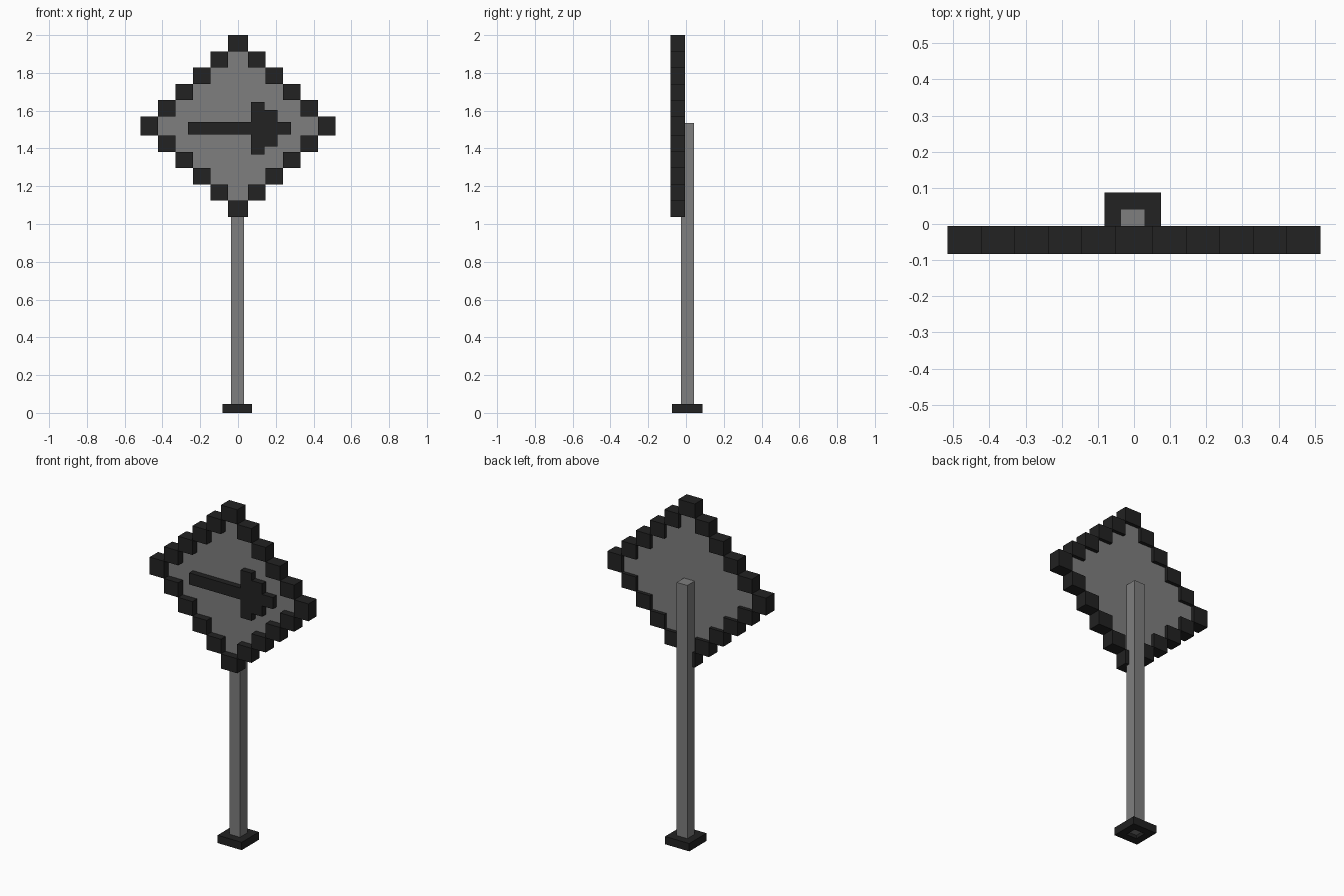
import bpy
import bmesh
from mathutils import Vector

if "Cube" in bpy.data.objects:
    bpy.data.objects.remove(bpy.data.objects["Cube"], do_unlink=True)


def material(name, value):
    mat = bpy.data.materials.new(name)
    mat.use_nodes = True
    colour = (value, value, value, 1)
    mat.diffuse_color = colour
    mat.node_tree.nodes["Principled BSDF"].inputs["Base Color"].default_value = colour
    return mat


grey = material("steel grey", 0.21)
black = material("soft black", 0.016)


def finish(name, bm, mat):
    bmesh.ops.recalc_face_normals(bm, faces=bm.faces)
    mesh = bpy.data.meshes.new(name)
    bm.to_mesh(mesh)
    bm.free()
    mesh.materials.append(mat)
    obj = bpy.data.objects.new(name, mesh)
    bpy.context.collection.objects.link(obj)
    return obj


def add_box(bm, x, y, z):
    verts = bmesh.ops.create_cube(bm, size=1)["verts"]
    for v in verts:
        v.co = Vector(lo + (c + 0.5) * (hi - lo) for c, (lo, hi) in zip(v.co, (x, y, z)))


def extrude_outline(name, outline, y, mat):
    """Extrude an (x, z) outline between two depths."""
    bm = bmesh.new()
    face = bm.faces.new([bm.verts.new((px, y[0], pz)) for px, pz in outline])
    new = bmesh.ops.extrude_face_region(bm, geom=[face])["geom"]
    verts = [g for g in new if isinstance(g, bmesh.types.BMVert)]
    bmesh.ops.translate(bm, verts=verts, vec=(0, y[1] - y[0], 0))
    return finish(name, bm, mat)


# Stepped diamond grid: a slightly larger centre cell, even steps outward
STEPS = 5
CENTRE_Z = 1.519


def cell(i, half, step, centre=0):
    if i == 0:
        return centre - half, centre + half
    sign = 1 if i > 0 else -1
    edges = [centre + sign * (half + step * (abs(i) - k)) for k in (1, 0)]
    return min(edges), max(edges)


def column(i):
    return cell(i, 0.053, 0.0927)


def row(i):
    return cell(i, 0.051, 0.086, CENTRE_Z)


# Dark border blocks around the sign
bm = bmesh.new()
for r in range(-STEPS, STEPS + 1):
    c = STEPS - abs(r)
    for side in {c, -c}:
        add_box(bm, column(side), (-0.083, -0.006), row(r))
finish("sign_border", bm, black)

# Thin grey panel filling the stepped diamond
right_edge = []
for r in range(1 - STEPS, STEPS):
    x = column(STEPS - 1 - abs(r))[1]
    right_edge += [(x, z) for z in row(r)]
left_edge = [(-x, z) for x, z in reversed(right_edge)]
extrude_outline("sign_panel", right_edge + left_edge, (-0.04, -0.027), grey)

# Stepped arrow pointing to the sign's left
mid = 1.507
upper = [(-0.265, 0.034), (0.07, 0.034), (0.07, 0.14), (0.141, 0.14),
         (0.141, 0.097), (0.21, 0.097), (0.21, 0.034), (0.28, 0.034)]
arrow = [(x, mid + h) for x, h in upper] + [(x, mid - h) for x, h in reversed(upper)]
extrude_outline("arrow", arrow, (-0.075, -0.039), black)

# Square post
bm = bmesh.new()
add_box(bm, (-0.038, 0.031), (-0.026, 0.042), (0.02, 1.535))
finish("post", bm, grey)

# Square foot with a socket for the post
bm = bmesh.new()
foot_z = (0, 0.046)
xs = (-0.082, -0.038, 0.031, 0.075)
ys = (-0.073, -0.026, 0.042, 0.087)
for i in range(3):
    for j in range(3):
        if (i, j) != (1, 1):
            bm.faces.new([bm.verts.new((xs[a], ys[b], foot_z[0]))
                          for a, b in ((i, j), (i + 1, j), (i + 1, j + 1), (i, j + 1))])
bmesh.ops.remove_doubles(bm, verts=bm.verts, dist=0.0001)
new = bmesh.ops.extrude_face_region(bm, geom=list(bm.faces))["geom"]
bmesh.ops.translate(bm, verts=[g for g in new if isinstance(g, bmesh.types.BMVert)],
                    vec=(0, 0, foot_z[1]))
finish("foot", bm, black)
